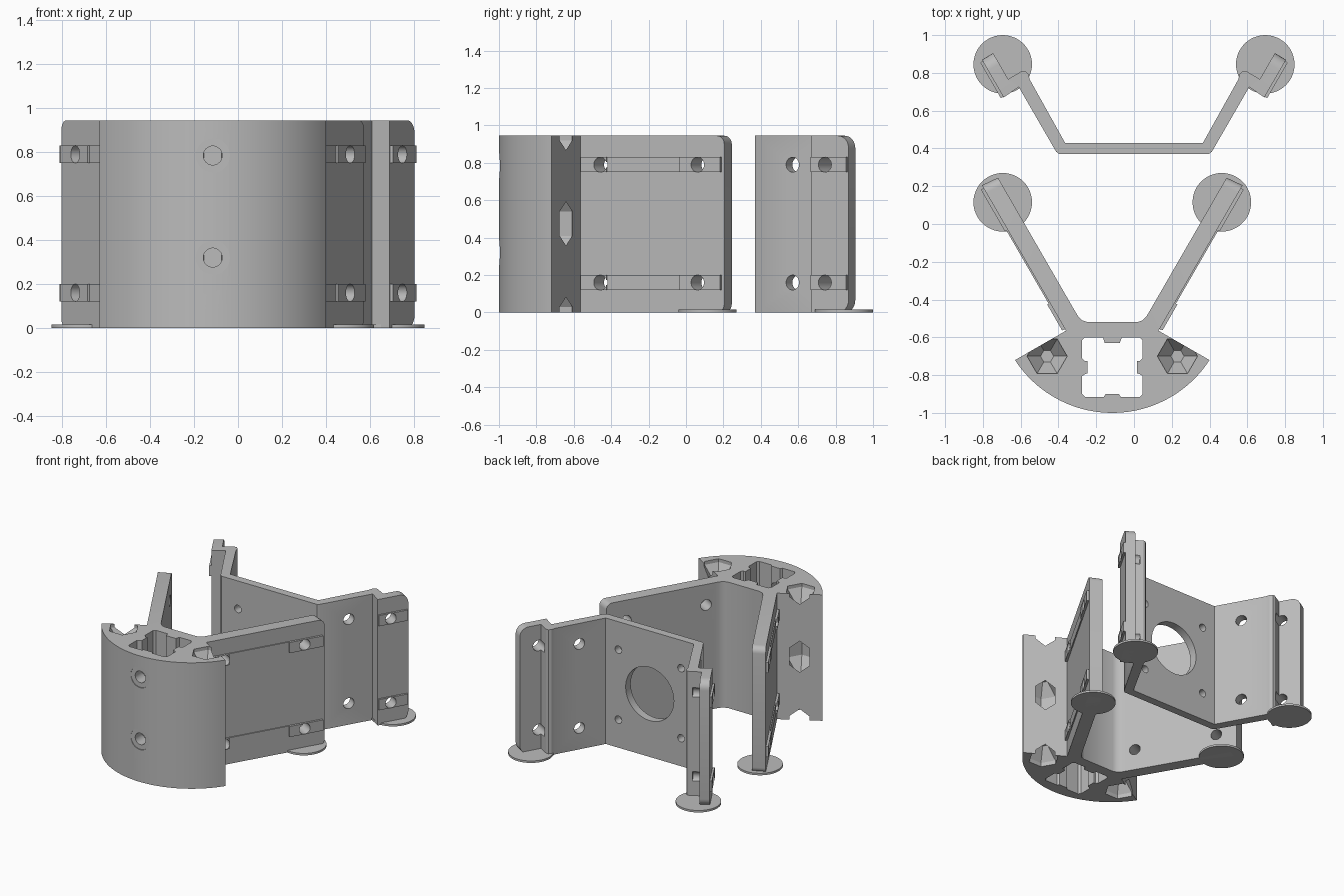
import bpy, bmesh, math
from mathutils import Vector

old = bpy.data.objects.get("Cube")
if old:
    bpy.data.objects.remove(old)

grey = bpy.data.materials.new("light grey plastic")
grey.use_nodes = True
grey.diffuse_color = (0.5, 0.5, 0.5, 1)
grey.node_tree.nodes["Principled BSDF"].inputs["Base Color"].default_value = (0.5, 0.5, 0.5, 1)

H = 0.945                                   # bracket height
HOLE_Z = (0.16, 0.79)                       # screw rows
ALONG = Vector((0.5, 0.866))                # direction of the +x arms
OUT = Vector((0.866, -0.5))                 # outward normal of the +x arms


def loft(name, rings, round_edges=None):
    """Closed solid through rings of equal point count."""
    bm = bmesh.new()
    loops = [[bm.verts.new(p) for p in ring] for ring in rings]
    for a, b in zip(loops, loops[1:]):
        for i in range(len(a)):
            j = (i + 1) % len(a)
            bm.faces.new((a[i], a[j], b[j], b[i]))
    bm.faces.new(loops[0])
    bm.faces.new(loops[-1])
    bmesh.ops.recalc_face_normals(bm, faces=bm.faces)
    if round_edges:
        tips, radius = round_edges
        near = lambda v: any((v.co.xy - Vector(t)).length < 1e-4 for t in tips)
        edges = [e for e in bm.edges if all(near(v) for v in e.verts)
                 and abs(e.verts[0].co.z - e.verts[1].co.z) < 1e-4]
        bmesh.ops.bevel(bm, geom=edges, offset=radius, segments=6,
                        profile=0.5, affect='EDGES')
    mesh = bpy.data.meshes.new(name)
    bm.to_mesh(mesh)
    bm.free()
    mesh.materials.append(grey)
    obj = bpy.data.objects.new(name, mesh)
    bpy.context.collection.objects.link(obj)
    return obj


def prism(name, pts, z0, z1, round_edges=None):
    return loft(name, [[(x, y, z) for x, y in pts] for z in (z0, z1)], round_edges)


def cylinder(name, start, end, r, n=32):
    a, b = Vector(start), Vector(end)
    axis = (b - a).normalized()
    u = axis.orthogonal().normalized()
    v = axis.cross(u)
    ring = [r * (u * math.cos(t) + v * math.sin(t))
            for t in (2 * math.pi * i / n for i in range(n))]
    return loft(name, [[c + p for p in ring] for c in (a, b)])


def mirrored(half, cx):
    return [(cx + x, y) for x, y in half] + [(cx - x, y) for x, y in reversed(half)]


def combine(obj, others, operation):
    for o in others:
        m = obj.modifiers.new("bool", 'BOOLEAN')
        m.object, m.operation, m.solver = o, operation, 'EXACT'
    dg = bpy.context.evaluated_depsgraph_get()
    mesh = bpy.data.meshes.new_from_object(obj.evaluated_get(dg))
    obj.modifiers.clear()
    obj.data = mesh
    for o in others:
        bpy.data.objects.remove(o)


def finish(obj):
    bpy.ops.object.select_all(action='DESELECT')
    obj.select_set(True)
    bpy.context.view_layer.objects.active = obj
    bpy.ops.object.shade_smooth_by_angle(angle=math.radians(30))


def rail(root, cx, s, t0, t1, thick):
    """Raised strips on the outer arm face, one per screw row."""
    corners = [Vector(root) + ALONG * t + OUT * d
               for t, d in ((t0, -0.03), (t1, -0.03), (t1, thick), (t0, thick))]
    pts = [(cx + s * c.x, c.y) for c in corners]
    return [prism("rail", pts, z - 0.04, z + 0.04) for z in HOLE_Z]


def arm_holes(point, cx, s):
    """Screw holes square to the arm."""
    ends = [Vector(point) + OUT * d for d in (0.12, -0.13)]
    return [cylinder("hole", *[(cx + s * e.x, e.y, z) for e in ends], 0.04)
            for z in HOLE_Z]


# Front bracket: curved nose, square post socket and two splayed arms
CX = -0.115
sweep = math.radians(57)
arc = [(0.614 * math.sin(a), -0.386 - 0.614 * math.cos(a))
       for a in (sweep * (i + 0.5) / 20.5 for i in range(21))]
root = (0.245, -0.565)
tip = [(0.69, 0.205), (0.605, 0.245)]
fillet = [(0.197, -0.462), (0.182, -0.487), (0.16, -0.51), (0.13, -0.52)]
front = prism("front_bracket", mirrored(arc + [root] + tip + fillet, CX), 0, H,
              ([(CX + s * x, y) for s in (1, -1) for x, y in tip], 0.045))

rails, cuts = [], []
for s in (1, -1):
    rails += rail(root, CX, s, 0.01, 0.87, 0.008)
    rails += rail(root, CX, s, 0.012, 0.17, 0.017)
    rails += rail(root, CX, s, 0.62, 0.872, 0.017)
    for p in ((0.311, -0.45), (0.612, 0.07)):
        cuts += arm_holes(p, CX, s)
    # hexagonal pockets with tapered ends, opening through the wing faces
    for zc in (-0.035, 0.475, 0.985):
        rings = [[(CX + s * 0.345 + r * math.cos(k * math.pi / 3),
                   -0.70 + r * math.sin(k * math.pi / 3), zc + dz) for k in range(6)]
                 for r, dz in ((0.035, -0.16), (0.106, -0.065),
                               (0.106, 0.065), (0.035, 0.16))]
        cuts.append(loft("pocket", rings))
socket = [(0.04, -0.63), (0.05, -0.60), (0.145, -0.60), (0.16, -0.615),
          (0.16, -0.71), (0.145, -0.725), (0.13, -0.725), (0.13, -0.79),
          (0.145, -0.795), (0.16, -0.805), (0.16, -0.90), (0.145, -0.915),
          (0.045, -0.915), (0.035, -0.90)]
cuts.append(prism("socket", mirrored(socket, CX), -0.1, H + 0.1))
for z in (0.32, 0.785):
    cuts.append(cylinder("nose_hole", (CX, -1.1, z), (CX, -0.8, z), 0.043))
    cuts.append(cylinder("counterbore", (CX, -1.1, z), (CX, -0.993, z), 0.078))
combine(front, rails, 'UNION')
combine(front, cuts, 'DIFFERENCE')
finish(front)

# Rear bracket: flat motor plate, splayed arms and stepped end tabs
tab_root = (0.69, 0.67)
tip = [(0.805, 0.869), (0.746, 0.905)]
half = [(0.395, 0.37), (0.412, 0.382), (0.61, 0.725), tab_root] + tip + [
    (0.666, 0.767), (0.593, 0.81), (0.575, 0.81), (0.56, 0.795),
    (0.552, 0.765), (0.365, 0.43)]
rear = prism("rear_bracket", mirrored(half, 0), 0, H,
             ([(s * x, y) for s in (1, -1) for x, y in tip], 0.065))
rails, cuts = [], []
for s in (1, -1):
    rails += rail(tab_root, 0, s, 0.004, 0.222, 0.015)
    for p in ((0.52, 0.57), (0.736, 0.75)):
        cuts += arm_holes(p, 0, s)
    for z in (0.21, 0.735):
        cuts.append(cylinder("motor_screw", (s * 0.26, 0.3, z), (s * 0.26, 0.5, z), 0.028))
cuts.append(cylinder("motor_opening", (0, 0.3, H / 2), (0, 0.5, H / 2), 0.2, 48))
combine(rear, rails, 'UNION')
combine(rear, cuts, 'DIFFERENCE')
finish(rear)

# Thin round feet under the arm ends
for name, cx, dx, y in (("front", CX, 0.58, 0.115), ("rear", 0, 0.695, 0.845)):
    for side, s in (("left", 1), ("right", -1)):
        x = cx + s * dx
        finish(cylinder(f"{name}_{side}_foot", (x, y, 0), (x, y, 0.015), 0.155, 48))
